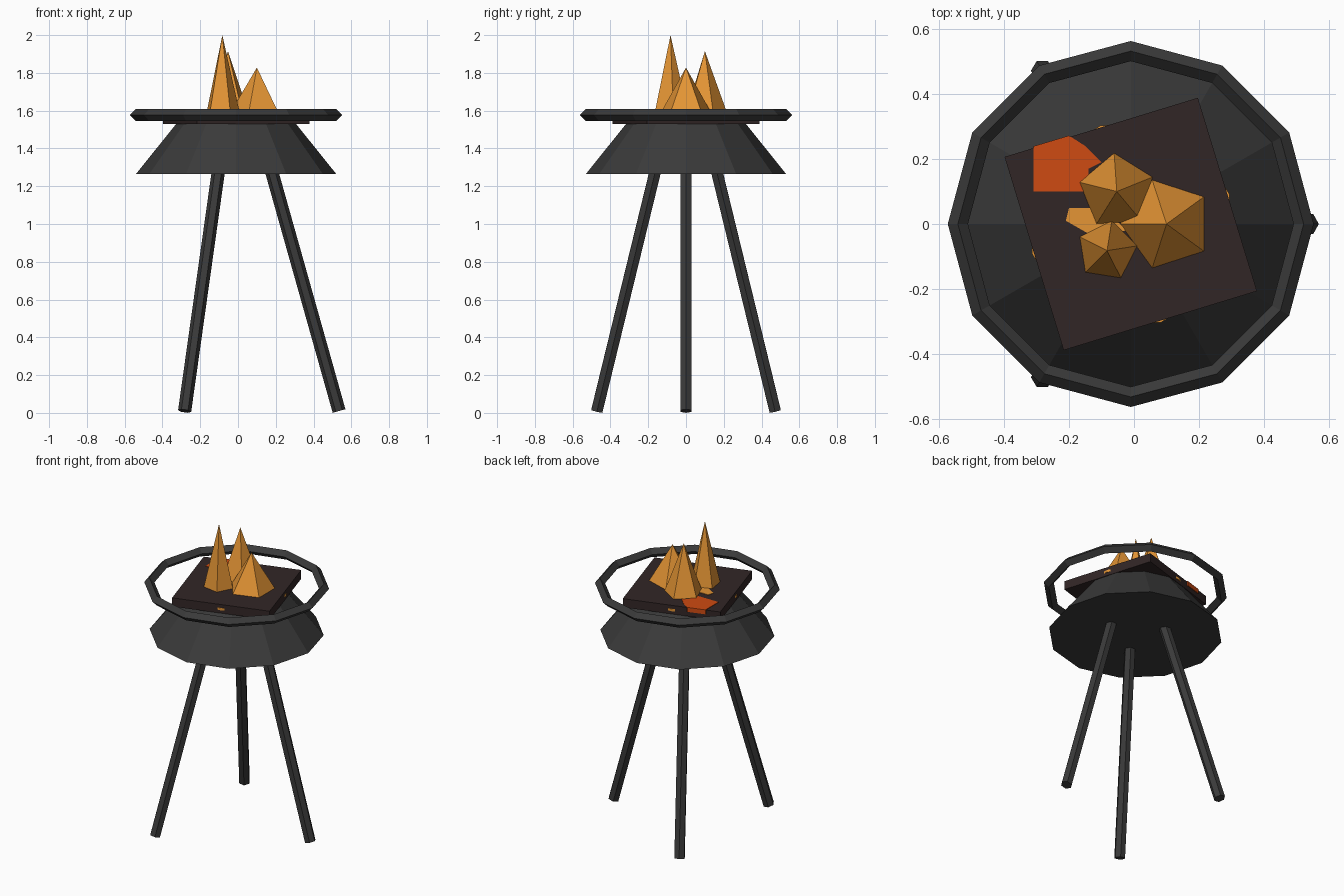
import bpy, bmesh, math
from mathutils import Vector, Matrix

if "Cube" in bpy.data.objects:
    bpy.data.objects.remove(bpy.data.objects["Cube"])

CX = -0.01  # shared axis of bowl, ring and legs


def material(name, rgb):
    m = bpy.data.materials.new(name)
    m.diffuse_color = (*rgb, 1)
    m.use_nodes = True
    m.node_tree.nodes["Principled BSDF"].inputs["Base Color"].default_value = m.diffuse_color
    return m


IRON = material("dark iron", (0.042, 0.042, 0.042))
COAL = material("charred coal", (0.031, 0.019, 0.019))
EMBER = material("ember red", (0.62, 0.07, 0.006))
FLAME = material("flame orange", (0.78, 0.30, 0.035))


def finish(name, bm, mat):
    bmesh.ops.recalc_face_normals(bm, faces=bm.faces)
    me = bpy.data.meshes.new(name)
    bm.to_mesh(me)
    bm.free()
    me.materials.append(mat)
    ob = bpy.data.objects.new(name, me)
    bpy.context.collection.objects.link(ob)
    return ob


def frustum(name, mat, sides, r1, r2, a, b, turn=0):
    """Tapered prism running from point a to point b."""
    a, b = Vector(a), Vector(b)
    bm = bmesh.new()
    rot = (b - a).to_track_quat('Z', 'Y').to_matrix().to_4x4()
    if abs((b - a).normalized().z) > 0.9999:
        rot = Matrix.Identity(4)
    mx = Matrix.Translation((a + b) / 2) @ rot @ Matrix.Rotation(math.radians(turn), 4, 'Z')
    bmesh.ops.create_cone(bm, cap_ends=True, segments=sides, radius1=r1, radius2=r2,
                          depth=(b - a).length, matrix=mx)
    bmesh.ops.remove_doubles(bm, verts=bm.verts, dist=1e-5)
    return finish(name, bm, mat)


def plate(name, mat, outline, z0, z1):
    """Flat outline raised into a thin slab."""
    bm = bmesh.new()
    face = bm.faces.new([bm.verts.new((x, y, z0)) for x, y in outline])
    ext = bmesh.ops.extrude_face_region(bm, geom=[face])
    for v in ext["geom"]:
        if isinstance(v, bmesh.types.BMVert):
            v.co.z = z1
    return finish(name, bm, mat)


# Three splayed legs
for i in range(3):
    t = math.radians(120 * i)
    c, s = math.cos(t), math.sin(t)
    frustum(f"leg_{i + 1}", IRON, 6, 0.035, 0.035,
            (CX + 0.545 * c, 0.545 * s, 0.01), (CX + 0.182 * c, 0.182 * s, 1.30))

# Upturned bowl
frustum("bowl", IRON, 12, 0.53, 0.305, (CX, 0, 1.265), (CX, 0, 1.545))

# Rim ring: diamond section swept round twelve sides
bm = bmesh.new()
loops = []
for i in range(12):
    t = math.tau * i / 12
    loops.append([bm.verts.new((CX + r * math.cos(t), r * math.sin(t), z))
                  for r, z in ((0.563, 1.577), (0.532, 1.608), (0.501, 1.577), (0.532, 1.546))])
for i in range(12):
    p, q = loops[i], loops[(i + 1) % 12]
    for j in range(4):
        k = (j + 1) % 4
        bm.faces.new((p[j], q[j], q[k], p[k]))
finish("rim_ring", bm, IRON)

# Square coal bed, turned on the bowl
bm = bmesh.new()
bmesh.ops.create_cube(bm, size=1, matrix=Matrix.Translation((CX, 0, 1.558))
                      @ Matrix.Rotation(math.radians(17), 4, 'Z')
                      @ Matrix.Diagonal((0.622, 0.622, 0.058, 1)))
finish("coal_bed", bm, COAL)

# Glowing disc inside the coals, just breaking through the side faces
frustum("glow_disc", FLAME, 12, 0.317, 0.317, (CX, 0, 1.55), (CX, 0, 1.565), 17)

# Embers showing on top of the coals
plate("ember_patch", EMBER, [(-0.31, 0.10), (-0.14, 0.10), (-0.14, 0.17), (-0.10, 0.19),
                             (-0.15, 0.24), (-0.20, 0.272), (-0.31, 0.239)], 1.56, 1.590)
plate("glow_patch", FLAME, [(-0.21, 0.01), (-0.14, -0.03), (-0.02, -0.02),
                            (-0.10, 0.05), (-0.20, 0.05)], 1.58, 1.590)

# Five-sided flames: x, y, base radius, tip height, turn
for i, (x, y, r, tip, turn) in enumerate(((0.10, 0, 0.145, 1.828, 90),
                                          (-0.053, 0.10, 0.12, 1.915, 76),
                                          (-0.083, -0.082, 0.095, 2.0, 63))):
    frustum(f"flame_{i + 1}", FLAME, 5, r, 0, (x, y, 1.582), (x, y, tip), turn)
